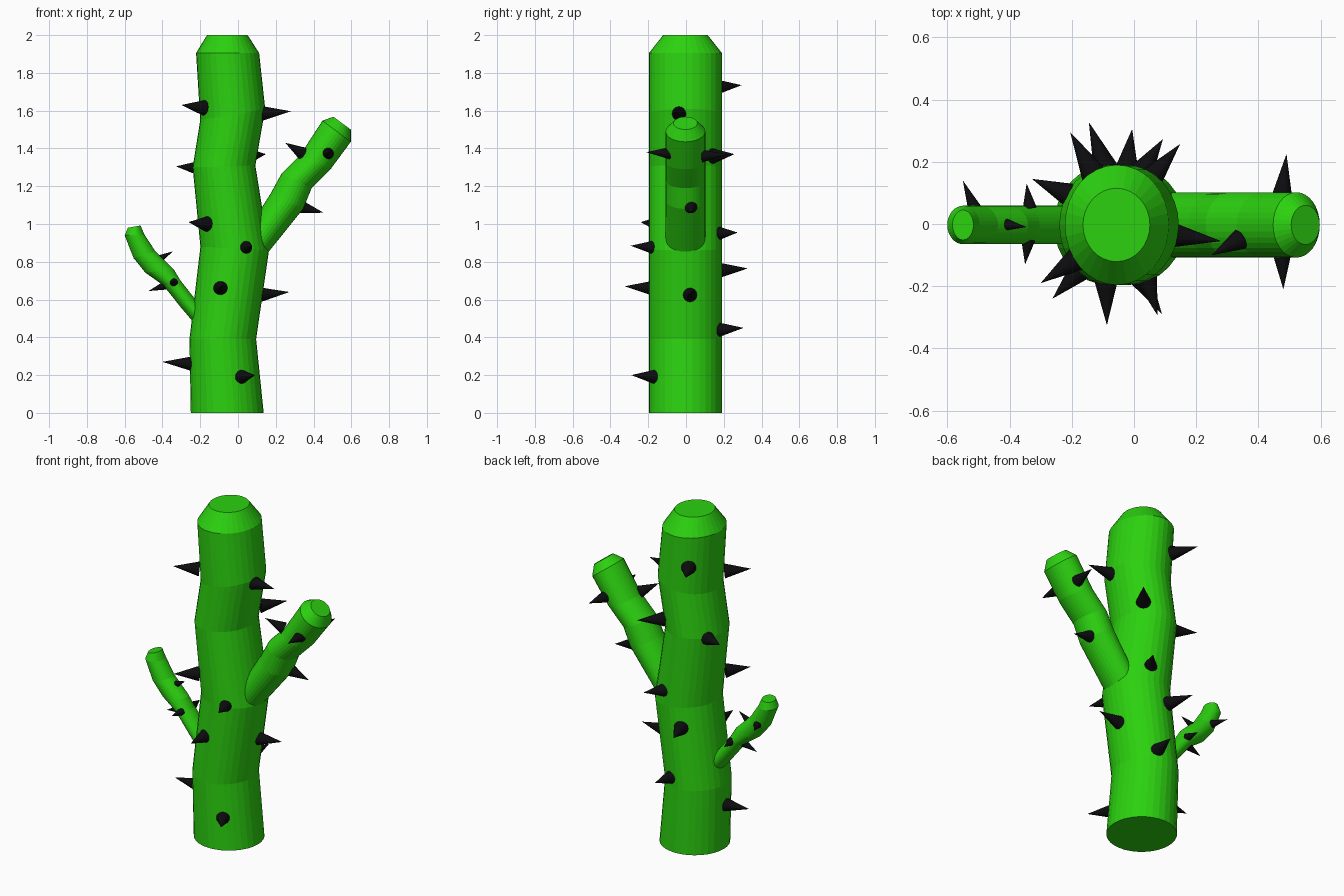
import bpy, bmesh, math
from mathutils import Vector


def material(name, color):
    m = bpy.data.materials.new(name)
    m.diffuse_color = color
    return m


GREEN = material("green_skin", (0.025, 0.64, 0.005, 1))
BLACK = material("black_spike", (0.004, 0.004, 0.005, 1))


def finish(name, bm, mat):
    bmesh.ops.recalc_face_normals(bm, faces=bm.faces)
    me = bpy.data.meshes.new(name)
    bm.to_mesh(me)
    bm.free()
    me.materials.append(mat)
    ob = bpy.data.objects.new(name, me)
    bpy.context.collection.objects.link(ob)
    return ob


def stem(name, rings, sides=32, y=-0.003):
    """Skin elliptical rings, each given by its left and right edge point in xz and its y radius."""
    bm = bmesh.new()
    loops = []
    for x0, z0, x1, z1, ry in rings:
        a, b = Vector((x0, y, z0)), Vector((x1, y, z1))
        mid, half = (a + b) / 2, (b - a) / 2
        loops.append([bm.verts.new(mid + half * math.cos(t) + Vector((0, ry * math.sin(t), 0)))
                      for t in (math.tau * i / sides for i in range(sides))])
    for lo, hi in zip(loops, loops[1:]):
        for i in range(sides):
            j = (i + 1) % sides
            bm.faces.new((lo[i], lo[j], hi[j], hi[i]))
    bm.faces.new(loops[0][::-1])
    bm.faces.new(loops[-1])
    return finish(name, bm, GREEN)


def spikes(name, radius, pairs, sides=16):
    """Cones, each from a base centre to a tip."""
    bm = bmesh.new()
    for base, tip in pairs:
        base, tip = Vector(base), Vector(tip)
        rot = (tip - base).to_track_quat('Z', 'Y')
        ring = [bm.verts.new(base + rot @ Vector((radius * math.cos(t), radius * math.sin(t), 0)))
                for t in (math.tau * i / sides for i in range(sides))]
        top = bm.verts.new(tip)
        for i in range(sides):
            bm.faces.new((ring[i], ring[(i + 1) % sides], top))
        bm.faces.new(ring[::-1])
    return finish(name, bm, BLACK)


# Main trunk with bevelled top
stem("trunk", [
    (-0.250, 0.00, 0.136, 0.00, 0.193),
    (-0.257, 0.39, 0.096, 0.39, 0.193),
    (-0.199, 0.88, 0.164, 0.86, 0.193),
    (-0.240, 1.30, 0.092, 1.31, 0.193),
    (-0.200, 1.55, 0.144, 1.61, 0.193),
    (-0.222, 1.905, 0.112, 1.905, 0.193),
    (-0.164, 2.00, 0.051, 2.00, 0.118),
])

# Thick right branch
stem("right_branch", [
    (0.02, 0.92, 0.14, 0.825, 0.105),
    (0.175, 1.165, 0.345, 1.08, 0.105),
    (0.23, 1.266, 0.39, 1.19, 0.105),
    (0.33, 1.367, 0.49, 1.29, 0.105),
    (0.447, 1.547, 0.597, 1.435, 0.105),
    (0.505, 1.568, 0.597, 1.50, 0.063),
])

# Thin left branch
stem("left_branch", [
    (-0.21, 0.45, -0.15, 0.51, 0.062),
    (-0.304, 0.56, -0.225, 0.60, 0.062),
    (-0.395, 0.675, -0.304, 0.70, 0.062),
    (-0.49, 0.742, -0.34, 0.76, 0.062),
    (-0.553, 0.82, -0.437, 0.855, 0.062),
    (-0.60, 0.94, -0.496, 0.945, 0.062),
    (-0.583, 0.98, -0.516, 0.992, 0.048),
])

# Spikes around the trunk: base centre, tip
spikes("trunk_spikes", 0.041, [
    ((0.01, -0.155, 0.19), (0.09, -0.29, 0.20)),
    ((-0.235, -0.02, 0.26), (-0.40, -0.03, 0.27)),
    ((-0.09, -0.17, 0.66), (-0.087, -0.325, 0.67)),
    ((0.11, 0.02, 0.625), (0.272, 0.03, 0.64)),
    ((0.035, -0.155, 0.875), (0.075, -0.293, 0.885)),
    ((-0.165, -0.14, 1.00), (-0.262, -0.24, 1.01)),
    ((-0.18, -0.11, 1.615), (-0.30, -0.19, 1.63)),
    ((-0.20, 0.09, 1.295), (-0.328, 0.145, 1.305)),
    ((0.05, 0.14, 1.36), (0.148, 0.257, 1.37)),
    ((-0.13, 0.16, 1.725), (-0.205, 0.295, 1.735)),
    ((0.02, 0.16, 0.95), (0.093, 0.273, 0.955)),
    ((-0.09, 0.175, 0.755), (-0.145, 0.327, 0.765)),
    ((-0.025, 0.165, 0.44), (-0.006, 0.305, 0.45)),
    ((0.12, -0.035, 1.585), (0.28, -0.055, 1.597)),
])

# Spikes on the right branch
spikes("right_branch_spikes", 0.034, [
    ((0.34, -0.05, 1.375), (0.25, -0.10, 1.43)),
    ((0.475, -0.08, 1.375), (0.48, -0.21, 1.38)),
    ((0.475, 0.085, 1.36), (0.49, 0.225, 1.368)),
    ((0.335, 0.025, 1.09), (0.453, 0.03, 1.06)),
])

# Small spikes on the left branch
spikes("left_branch_spikes", 0.023, [
    ((-0.34, -0.05, 0.69), (-0.35, -0.13, 0.69)),
    ((-0.335, 0.05, 0.69), (-0.345, 0.13, 0.69)),
    ((-0.385, 0.00, 0.675), (-0.474, 0.00, 0.645)),
    ((-0.425, 0.00, 0.81), (-0.345, -0.01, 0.855)),
    ((-0.51, 0.045, 0.84), (-0.55, 0.14, 0.845)),
])
